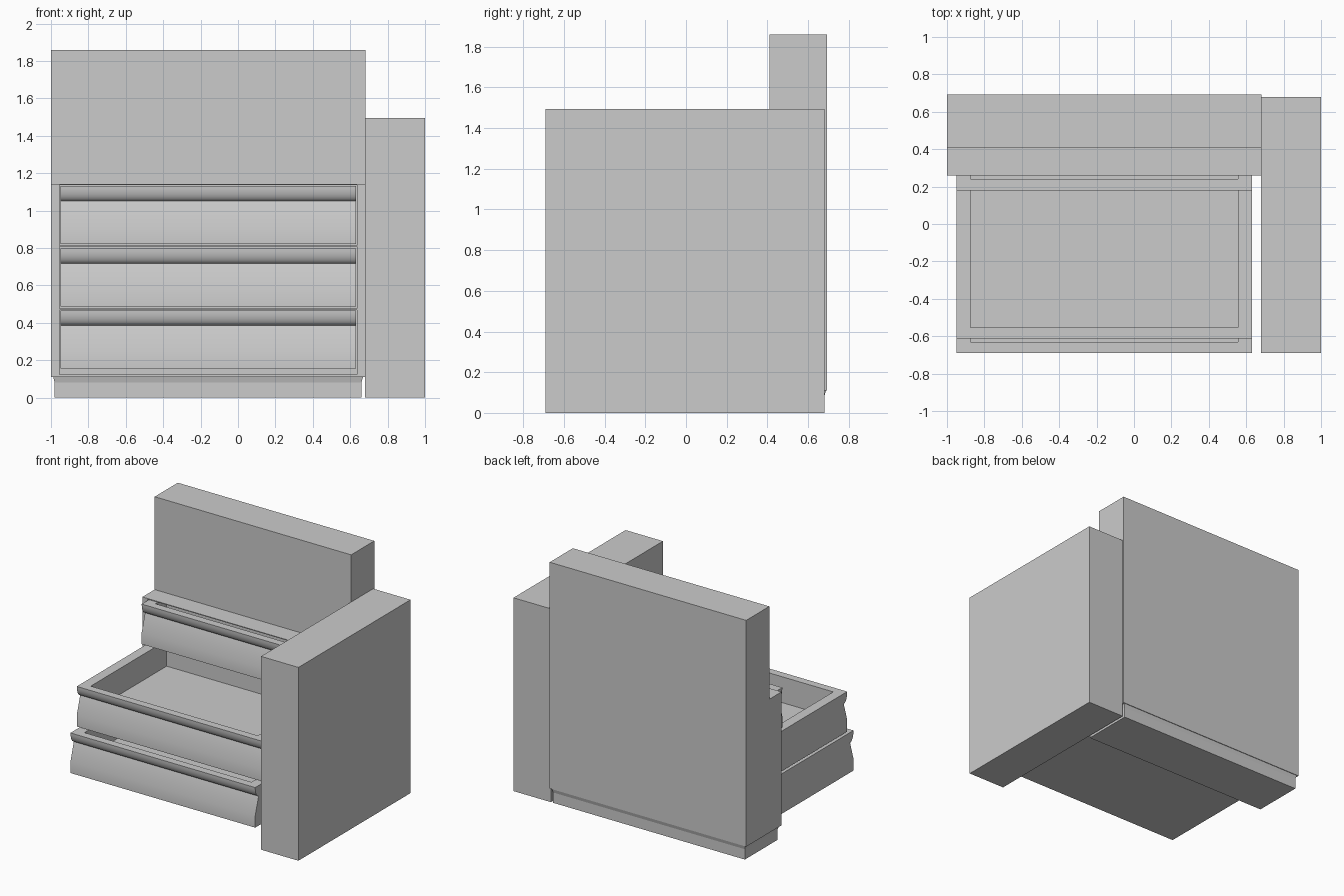
import bpy, bmesh, math
from mathutils import Vector

if "Cube" in bpy.data.objects:
    bpy.data.objects.remove(bpy.data.objects["Cube"])

GREY = (0.6, 0.6, 0.6, 1)
mat = bpy.data.materials.new("plain grey")
mat.use_nodes = True
mat.diffuse_color = GREY
mat.node_tree.nodes["Principled BSDF"].inputs["Base Color"].default_value = GREY


def prism(profile, x0, x1):
    """Extrude a (y, z) profile along x."""
    bm = bmesh.new()
    cap = bm.faces.new([bm.verts.new((x0, y, z)) for y, z in profile])
    out = bmesh.ops.extrude_face_region(bm, geom=[cap], use_keep_orig=True)
    for v in out["geom"]:
        if isinstance(v, bmesh.types.BMVert):
            v.co.x = x1
    bmesh.ops.recalc_face_normals(bm, faces=bm.faces)
    return bm


def recess(bm, face, lo, hi, push):
    """Inset a quad to the rectangle lo..hi, then sink it by the push vector."""
    bmesh.ops.inset_region(bm, faces=[face], thickness=0.002)
    mid = face.calc_center_median()
    for v in face.verts:
        for i in range(3):
            if lo[i] is not None:
                v.co[i] = lo[i] if v.co[i] < mid[i] else hi[i]
    floor = bmesh.ops.extrude_discrete_faces(bm, faces=[face])["faces"][0]
    bmesh.ops.translate(bm, verts=floor.verts, vec=Vector(push))


def finish(bm, name):
    bmesh.ops.recalc_face_normals(bm, faces=bm.faces)
    mesh = bpy.data.meshes.new(name)
    bm.to_mesh(mesh)
    bm.free()
    mesh.materials.append(mat)
    ob = bpy.data.objects.new(name, mesh)
    bpy.context.collection.objects.link(ob)
    return ob


def rect(y0, y1, z0, z1):
    return [(y0, z0), (y1, z0), (y1, z1), (y0, z1)]


# Side cabinet
finish(prism(rect(-0.69, 0.68, 0, 1.495), 0.68, 1), "side_cabinet")

# Chest body: stepped block with three drawer openings in its front
FRONT, BACK = 0.26, 0.693
body = prism([(FRONT, 0.11), (BACK, 0.11), (BACK, 1.86), (0.41, 1.86),
              (0.41, 1.142), (FRONT, 1.142), (FRONT, 0.81), (FRONT, 0.473)], -1, 0.681)
fronts = [f for f in body.faces
          if f.normal.y < -0.9 and f.calc_center_median().y < 0.3]
fronts.sort(key=lambda f: f.calc_center_median().z)
for face, (z0, z1) in zip(fronts, [(0.125, 0.47), (0.476, 0.807), (0.814, 1.136)]):
    recess(body, face, (-0.955, None, z0), (0.635, None, z1), (0, 0.2, 0))
finish(body, "chest_body")

# Plinth with a slightly flared top edge
plinth = prism(rect(0.28, 0.68, 0, 0.08), -0.98, 0.66)
top = max(plinth.faces, key=lambda f: f.calc_center_median().z)
rim = bmesh.ops.extrude_discrete_faces(plinth, faces=[top])["faces"][0]
centre = rim.calc_center_median()
for v in rim.verts:
    v.co.x += math.copysign(0.008, v.co.x - centre.x)
    v.co.y += math.copysign(0.008, v.co.y - centre.y)
    v.co.z = 0.11
finish(plinth, "plinth")


# Drawers: rounded pull lip, sloped finger recess and an open box behind
def drawer(name, y, top_z):
    depth, lip, steps = 0.042, 0.08, 8
    profile = []
    for i in range(steps + 1):
        t = math.pi / 2 * i / steps
        profile.append((y + depth * (1 - math.cos(t)), top_z - lip * math.sin(t)))
    profile += [(y, top_z - 0.22), (y, top_z - 0.31),
                (0.44, top_z - 0.31), (0.44, top_z)]
    bm = prism(profile, -0.95, 0.63)
    top = max(bm.faces, key=lambda f: f.calc_center_median().z)
    recess(bm, top, (-0.873, y + 0.06, None), (0.557, 0.375, None), (0, 0, -0.2))
    ob = finish(bm, name)
    bpy.ops.object.select_all(action="DESELECT")
    ob.select_set(True)
    bpy.context.view_layer.objects.active = ob
    bpy.ops.object.shade_smooth_by_angle(angle=math.radians(30))


drawer("bottom_drawer", -0.69, 0.467)
drawer("middle_drawer", -0.613, 0.797)
drawer("top_drawer", 0.18, 1.131)
